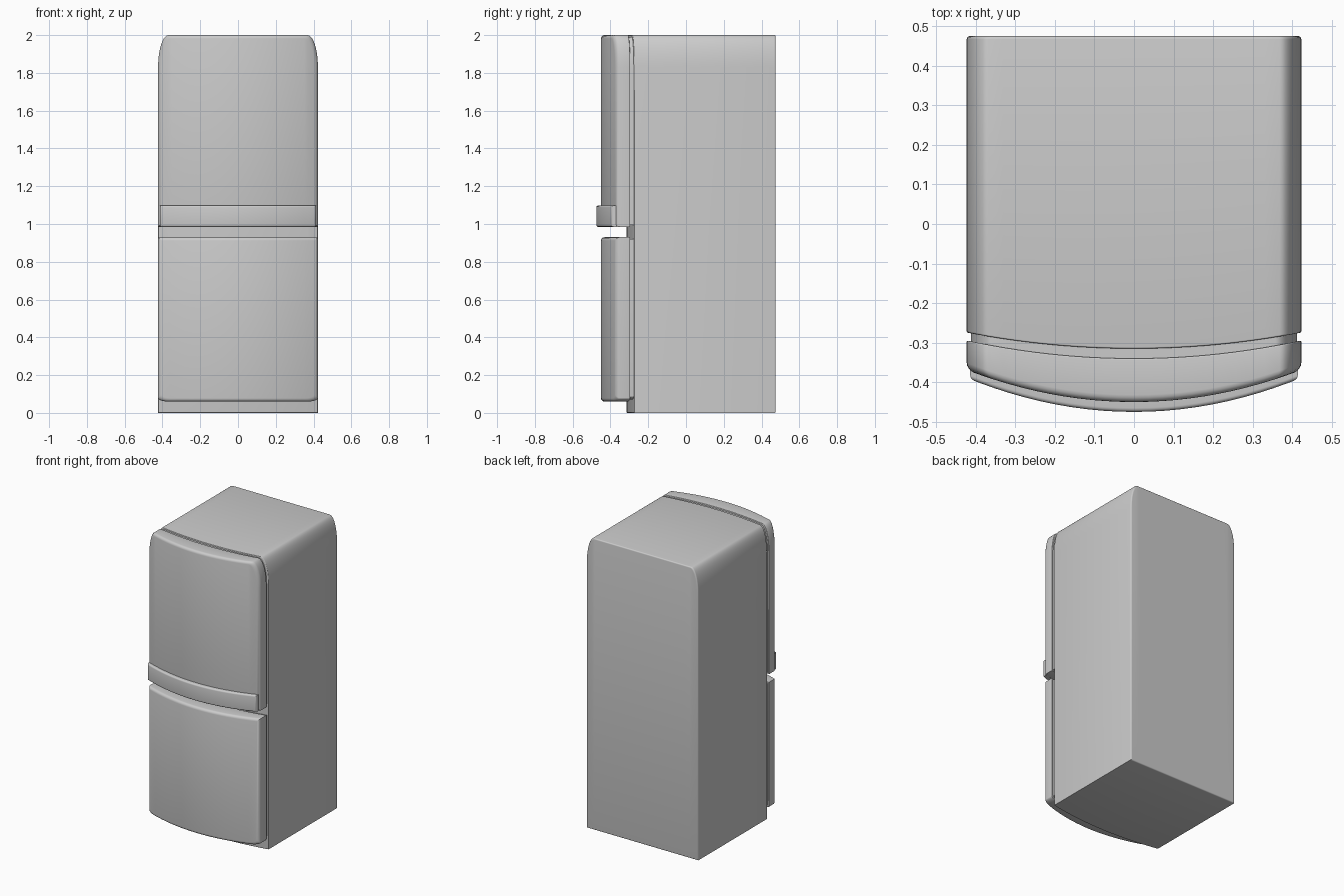
import bpy, bmesh, math

if "Cube" in bpy.data.objects:
    bpy.data.objects.remove(bpy.data.objects["Cube"])


def bow(centre, rise):
    """Curved face: y at the middle plus a quadratic sweep back to the sides."""
    return lambda x: centre + rise * (x / 0.42) ** 2


def slab(name, hw, z0, z1, back, front, top=0.0, bottom=0.0, rb=0.0, rf=0.0):
    """Panel with elliptical corners, bowed faces and rounded rims."""
    a, n = 0.055 if top or bottom else 0.012, 12
    # one half of the columns: flat span, then the corner arc
    half = [((hw - a) * i / 10, 0.0) for i in range(10)]
    half += [(hw - a + a * math.sin(t), 1 - math.cos(t))
             for t in (math.pi / 2 * i / n for i in range(n + 1))]
    cols = [(-x, d) for x, d in reversed(half[1:])] + half
    # rim steps: (surface, depth from the surface, inset)
    arc = [math.pi / 2 * i / 4 for i in range(5)]
    steps = [(back, -rb * (1 - math.sin(t)), rb * (1 - math.cos(t)))
             for t in reversed(arc)] if rb else [(back, 0, 0)]
    steps = [(f, -rb + rb * math.sin(math.acos(1 - i / rb)), i)
             for f, _, i in steps] if rb else steps
    steps += [(front, rf - rf * math.sin(t), rf * (1 - math.cos(t)))
              for t in arc] if rf else [(front, 0, 0)]

    bm = bmesh.new()
    rings = []
    for f, dy, inset in steps:
        s = (hw - inset) / hw
        up = [bm.verts.new((x * s, f(x * s) + dy, z1 - inset - d * top))
              for x, d in cols]
        lo = [bm.verts.new((x * s, f(x * s) + dy, z0 + inset + d * bottom))
              for x, d in cols]
        rings.append((up, lo))
    for (u0, l0), (u1, l1) in zip(rings, rings[1:]):
        p, q = u0 + l0[::-1], u1 + l1[::-1]
        for i in range(len(p)):
            j = (i + 1) % len(p)
            bm.faces.new((p[i], p[j], q[j], q[i]))
    for up, lo in (rings[0], rings[-1]):
        for i in range(len(up) - 1):
            bm.faces.new((up[i], up[i + 1], lo[i + 1], lo[i]))
    bmesh.ops.recalc_face_normals(bm, faces=bm.faces)
    me = bpy.data.meshes.new(name)
    bm.to_mesh(me)
    bm.free()
    ob = bpy.data.objects.new(name, me)
    bpy.context.collection.objects.link(ob)
    bpy.ops.object.select_all(action='DESELECT')
    ob.select_set(True)
    bpy.context.view_layer.objects.active = ob
    bpy.ops.object.shade_smooth_by_angle(angle=math.radians(32))
    return ob


W = 0.423
body_front = bow(-0.315, 0.04)
door_back = bow(-0.34, 0.045)
door_front = bow(-0.45, 0.08)

# cabinet
slab("cabinet", W, 0.0, 2.0, bow(0.475, 0), body_front, top=0.17, rb=0.008, rf=0.004)

# doors with the recessed seals behind them
for label, z0, z1, top, bottom in (("upper", 0.985, 2.0, 0.17, 0.0),
                                   ("lower", 0.06, 0.93, 0.0, 0.02)):
    slab(label + "_door", W, z0, z1, door_back, door_front,
         top=top, bottom=bottom, rb=0.004, rf=0.018)
    slab(label + "_seal", W - 0.011, z0 + 0.01, z1 - 0.01,
         bow(-0.305, 0.04), bow(-0.345, 0.045), top=top, bottom=bottom)

# handle band across the bottom of the upper door
slab("handle", 0.414, 0.985, 1.098, bow(-0.435, 0.08), bow(-0.475, 0.085), rf=0.01)
